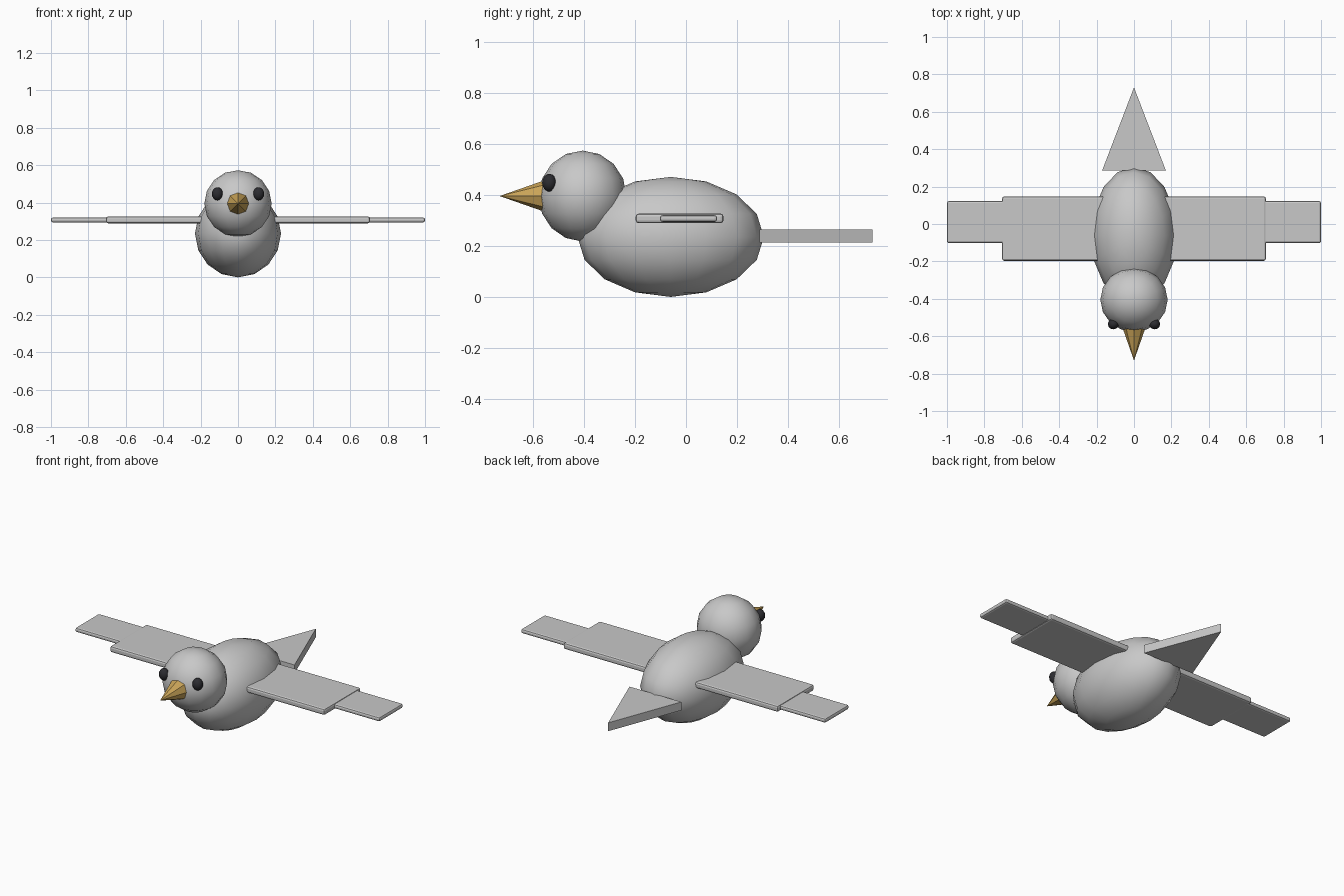
import bpy
import bmesh
from math import radians
from mathutils import Matrix

cube = bpy.data.objects.get("Cube")
if cube:
    bpy.data.objects.remove(cube, do_unlink=True)


def material(name, rgb):
    mat = bpy.data.materials.new(name)
    mat.use_nodes = True
    color = (*rgb, 1)
    mat.diffuse_color = color
    mat.node_tree.nodes["Principled BSDF"].inputs["Base Color"].default_value = color
    return mat


grey = material("feather grey", (0.58, 0.58, 0.58))
gold = material("beak gold", (0.6, 0.38, 0.1))
black = material("eye black", (0.025, 0.025, 0.03))


def finish(name, bm, mat, smooth=False):
    bmesh.ops.recalc_face_normals(bm, faces=bm.faces)
    mesh = bpy.data.meshes.new(name)
    bm.to_mesh(mesh)
    bm.free()
    for face in mesh.polygons:
        face.use_smooth = smooth
    mesh.materials.append(mat)
    obj = bpy.data.objects.new(name, mesh)
    bpy.context.collection.objects.link(obj)
    return obj


def ellipsoid(name, center, radii, mat, segments=16, rings=8):
    bm = bmesh.new()
    bmesh.ops.create_uvsphere(bm, u_segments=segments, v_segments=rings, radius=1)
    bmesh.ops.scale(bm, vec=radii, verts=bm.verts)
    bmesh.ops.translate(bm, vec=center, verts=bm.verts)
    return finish(name, bm, mat, True)


def slab(name, low, high, bevel):
    bm = bmesh.new()
    bmesh.ops.create_cube(bm, size=1)
    bmesh.ops.scale(bm, vec=[b - a for a, b in zip(low, high)], verts=bm.verts)
    bmesh.ops.translate(bm, vec=[(a + b) / 2 for a, b in zip(low, high)], verts=bm.verts)
    obj = finish(name, bm, grey)
    mod = obj.modifiers.new("rounded edges", "BEVEL")
    mod.width = bevel
    mod.segments = 2
    return obj


# Body and head
ellipsoid("body", (0, -0.06, 0.235), (0.23, 0.365, 0.235), grey)
ellipsoid("head", (0, -0.405, 0.395), (0.18, 0.172, 0.178), grey)

# Beak: eight-sided cone pointing forward
bm = bmesh.new()
bmesh.ops.create_cone(bm, cap_ends=True, segments=8, radius1=0.063, radius2=0, depth=0.18)
bmesh.ops.transform(bm, verts=bm.verts,
                    matrix=Matrix.Translation((0, -0.64, 0.395)) @ Matrix.Rotation(radians(90), 4, "X"))
finish("beak", bm, gold)

# Eyes and two-step wings on each side
for side, sign in (("left", 1), ("right", -1)):
    ellipsoid(side + "_eye", (sign * 0.11, -0.535, 0.447), (0.03, 0.028, 0.035), black, 12)
    for part, x1, x2, y1, y2, z1, z2, bevel in (
            ("inner_wing", 0.05, 0.705, -0.197, 0.147, 0.289, 0.326, 0.011),
            ("wing_tip", 0.6, 1.0, -0.102, 0.122, 0.294, 0.32, 0.01)):
        xs = sorted((sign * x1, sign * x2))
        slab(side + "_" + part, (xs[0], y1, z1), (xs[1], y2, z2), bevel)

# Tail: flat triangular wedge
bm = bmesh.new()
outline = [bm.verts.new((x, y, 0.213)) for x, y in ((-0.17, 0.287), (0.17, 0.287), (0, 0.73))]
face = bm.faces.new(outline)
extruded = bmesh.ops.extrude_face_region(bm, geom=[face])["geom"]
bmesh.ops.translate(bm, vec=(0, 0, 0.05),
                    verts=[v for v in extruded if isinstance(v, bmesh.types.BMVert)])
finish("tail", bm, grey)
